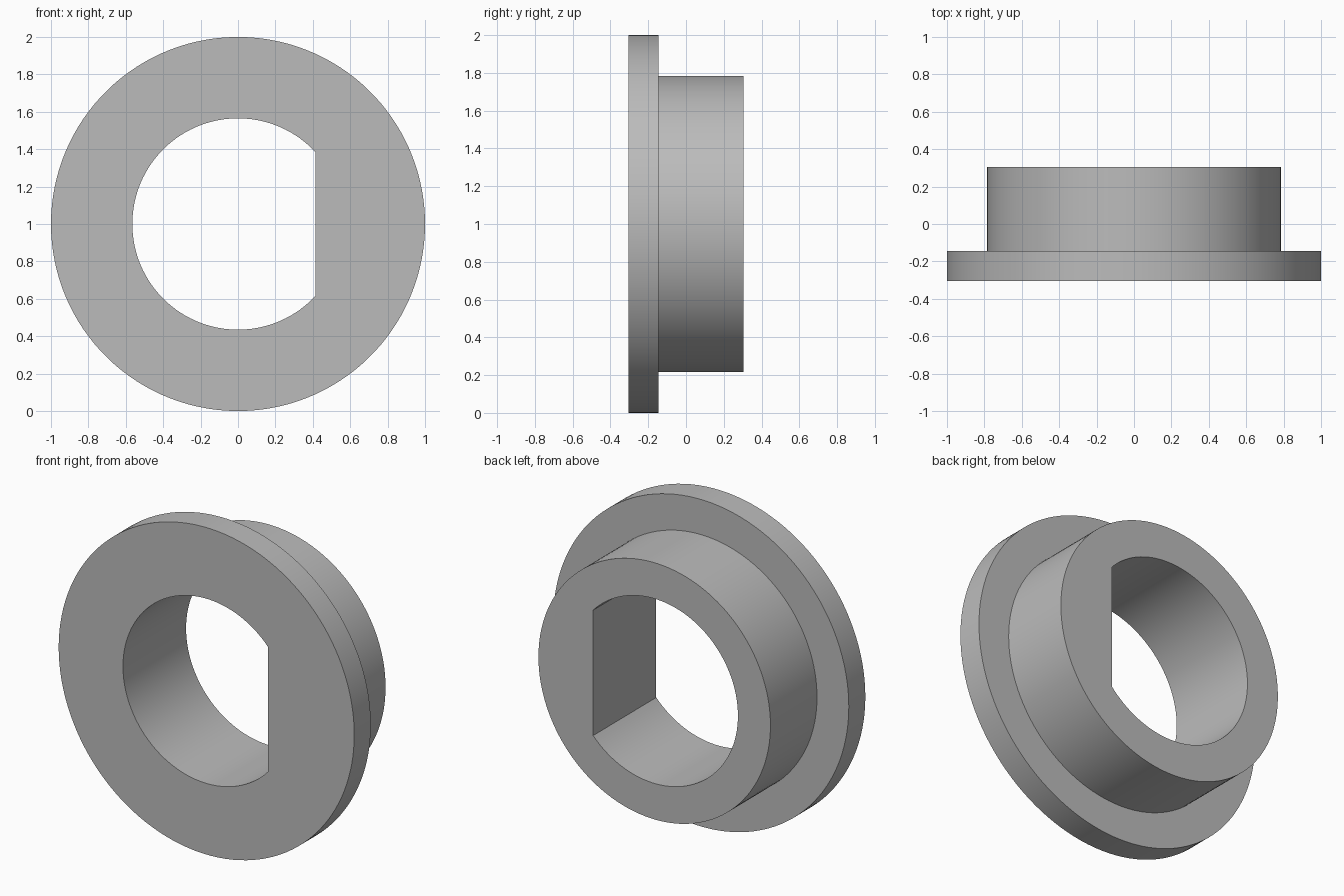
import bpy
import bmesh
from math import acos, cos, sin, pi

cube = bpy.data.objects.get("Cube")
if cube:
    bpy.data.objects.remove(cube, do_unlink=True)

# Main dimensions
FLANGE_R, HUB_R, BORE_R = 1.0, 0.785, 0.565
FLAT_X = 0.415
FRONT, STEP, BACK = -0.305, -0.145, 0.305

# Shared angles, with a vertex exactly on each corner of the bore's flat
corner = acos(FLAT_X / BORE_R)
FLAT_STEPS, ARC_STEPS = 32, 96
angles = [-corner + 2 * corner * i / FLAT_STEPS for i in range(FLAT_STEPS)]
angles += [corner + 2 * (pi - corner) * i / ARC_STEPS for i in range(ARC_STEPS)]


def circle(radius):
    return lambda a: radius


def bore(a):
    # Round bore cut off by the flat on its left side
    return FLAT_X / cos(a) if abs(a) <= corner + 1e-6 else BORE_R


bm = bmesh.new()


def ring(radius, y):
    return [bm.verts.new((radius(a) * cos(a), y, 1 + radius(a) * sin(a)))
            for a in angles]


# Closed section of the bushing, swept round the bore
rings = [ring(bore, FRONT), ring(circle(FLANGE_R), FRONT),
         ring(circle(FLANGE_R), STEP), ring(circle(HUB_R), STEP),
         ring(circle(HUB_R), BACK), ring(bore, BACK)]
n = len(angles)
for k, a in enumerate(rings):
    b = rings[(k + 1) % len(rings)]
    for i in range(n):
        j = (i + 1) % n
        bm.faces.new((a[i], a[j], b[j], b[i]))
bmesh.ops.recalc_face_normals(bm, faces=bm.faces)

mesh = bpy.data.meshes.new("flanged_bushing")
bm.to_mesh(mesh)
bm.free()
bushing = bpy.data.objects.new("flanged_bushing", mesh)
bpy.context.collection.objects.link(bushing)

# Plain grey finish
grey = bpy.data.materials.new("plain_grey")
grey.use_nodes = True
colour = (0.5, 0.5, 0.5, 1)
grey.diffuse_color = colour
grey.node_tree.nodes["Principled BSDF"].inputs["Base Color"].default_value = colour
mesh.materials.append(grey)

# Smooth walls with sharp rims and flat corners
bpy.ops.object.select_all(action="DESELECT")
bushing.select_set(True)
bpy.context.view_layer.objects.active = bushing
bpy.ops.object.shade_smooth_by_angle(angle=pi / 6)
